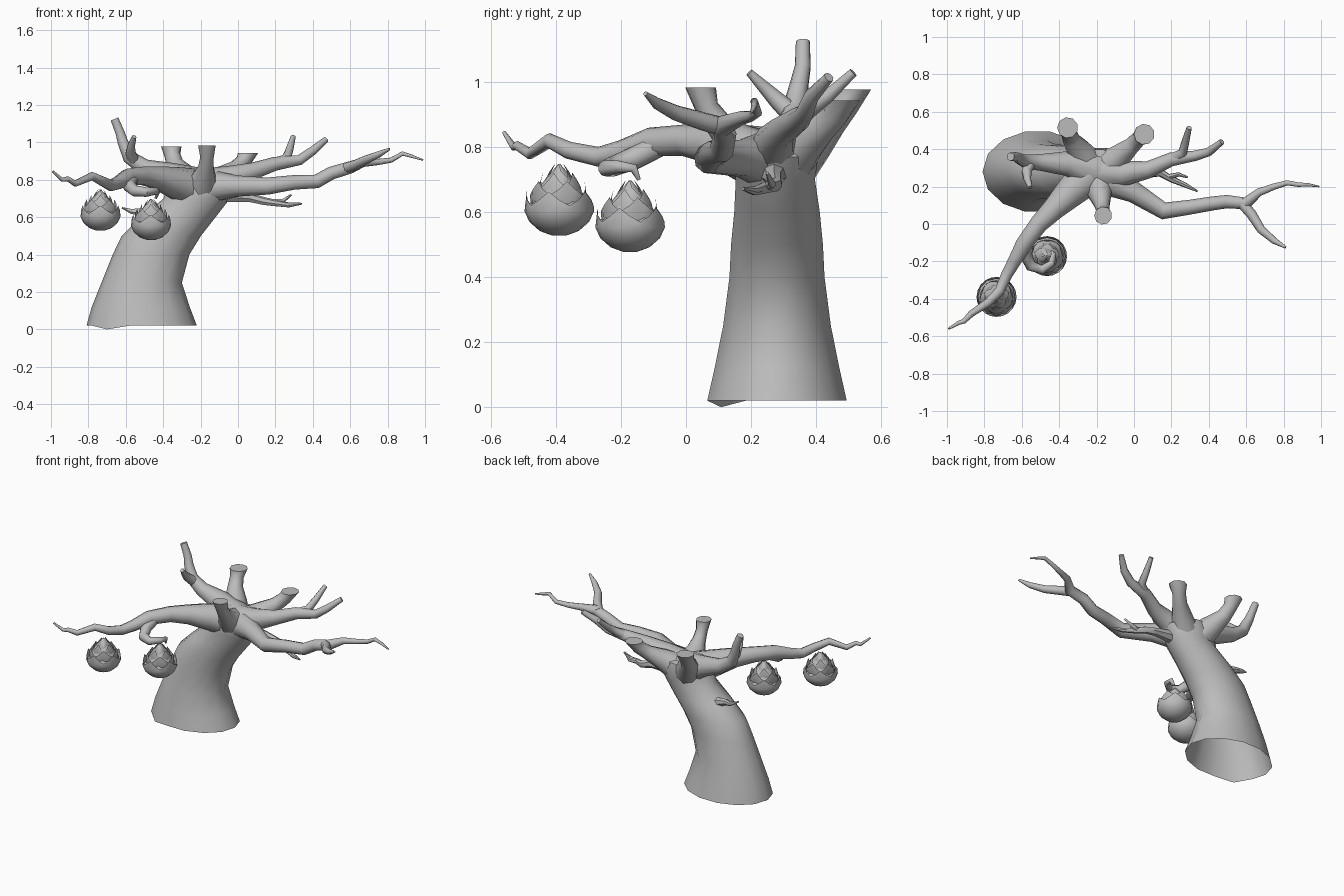
import bpy
import bmesh
from math import cos, sin, pi, radians
from mathutils import Vector

cube = bpy.data.objects.get("Cube")
if cube:
    bpy.data.objects.remove(cube, do_unlink=True)


def make_material(name, colour):
    mat = bpy.data.materials.new(name)
    mat.use_nodes = True
    mat.diffuse_color = colour
    mat.node_tree.nodes["Principled BSDF"].inputs["Base Color"].default_value = colour
    return mat


GREY = make_material("plain grey", (0.5, 0.5, 0.5, 1))


def add_rings(bm, rings, cap_start=False, cap_end=True):
    """Skin a stack of equal rings, each counter-clockwise along the path."""
    loops = [[bm.verts.new(p) for p in ring] for ring in rings]
    for low, high in zip(loops, loops[1:]):
        for i in range(len(low)):
            j = (i + 1) % len(low)
            bm.faces.new((low[i], low[j], high[j], high[i]))
    if cap_start:
        bm.faces.new(loops[0][::-1])
    if cap_end:
        bm.faces.new(loops[-1])


def finish(bm, name, sharp=50):
    mesh = bpy.data.meshes.new(name)
    bm.to_mesh(mesh)
    bm.free()
    mesh.materials.append(GREY)
    mesh.shade_smooth()
    mesh.set_sharp_from_angle(angle=radians(sharp))
    obj = bpy.data.objects.new(name, mesh)
    bpy.context.collection.objects.link(obj)
    return obj


def limb(name, *path, sides=9, level_end=False):
    """Tapered tube through (x, y, z, radius) points."""
    pts = [Vector(p[:3]) for p in path]
    u = Vector((0, 0, 1))
    rings = []
    for k, p in enumerate(pts):
        back = (p - pts[k - 1]).normalized() if k else Vector()
        ahead = (pts[k + 1] - p).normalized() if k + 1 < len(pts) else Vector()
        t = (back + ahead).normalized()
        if level_end and k == len(pts) - 1:
            t = Vector((0, 0, 1))
        u = u - t * u.dot(t)
        if u.length < 0.05:
            u = t.orthogonal()
        u.normalize()
        v = t.cross(u)
        angles = [2 * pi * i / sides for i in range(sides)]
        rings.append([p + path[k][3] * (u * cos(a) + v * sin(a)) for a in angles])
    bm = bmesh.new()
    add_rings(bm, rings, True, True)
    return finish(bm, name)


# Trunk: leaning oval sections (x, y, z, x radius, y radius), open underneath
sections = [
    (-.515, .28, .02, .295, .22), (-.52, .28, .12, .262, .197),
    (-.515, .28, .25, .215, .17), (-.465, .28, .4, .205, .15),
    (-.41, .28, .5, .212, .145), (-.32, .28, .6, .2, .135),
    (-.22, .275, .7, .178, .125), (-.19, .275, .77, .19, .135),
    (-.2, .28, .82, .15, .12), (-.21, .28, .835, .06, .05),
]
SIDES = 14
rings = [[Vector((x + rx * cos(2 * pi * i / SIDES), y + ry * sin(2 * pi * i / SIDES), z))
          for i in range(SIDES)] for x, y, z, rx, ry in sections]
rings[0][9].z = 0  # one root tip reaches the ground
bm = bmesh.new()
add_rings(bm, rings)
finish(bm, "trunk")

# Long limb on the left, forking near the end
limb("left_limb", (-.25, .27, .74, .11), (-.1, .22, .765, .08), (.0, .17, .765, .058),
     (.16, .07, .765, .047), (.3, .09, .785, .04), (.42, .11, .79, .038),
     (.5, .12, .835, .036), (.6, .11, .865, .034), (.67, .17, .89, .022),
     (.75, .2, .895, .017), (.82, .22, .905, .014), (.88, .21, .94, .012),
     (.93, .21, .925, .009), (.99, .2, .905, .004))
limb("left_limb_fork", (.57, .12, .86, .03), (.63, .05, .88, .028),
     (.68, -.03, .905, .024), (.75, -.09, .935, .018), (.81, -.125, .965, .007))

# Long limb on the right front, with a hooked side shoot
limb("right_limb", (-.22, .28, .75, .11), (-.34, .17, .785, .085), (-.43, .08, .81, .062),
     (-.51, 0, .82, .05), (-.59, -.11, .815, .045), (-.64, -.2, .785, .036),
     (-.68, -.27, .77, .031), (-.72, -.36, .79, .027), (-.78, -.42, .82, .023),
     (-.87, -.48, .78, .018), (-.91, -.52, .805, .014), (-.94, -.53, .8, .011),
     (-.99, -.56, .845, .006))
limb("right_limb_hook", (-.57, -.08, .81, .04), (-.58, -.16, .765, .036),
     (-.55, -.225, .74, .031), (-.49, -.245, .735, .026), (-.44, -.21, .74, .02),
     (-.43, -.16, .735, .014), (-.44, -.145, .7, .006))

# Tall limb at the right, with its side shoot
limb("tall_limb", (-.22, .29, .76, .11), (-.36, .325, .825, .068), (-.5, .33, .865, .046),
     (-.58, .335, .92, .038), (-.615, .35, 1, .029), (-.63, .36, 1.05, .025),
     (-.66, .36, 1.125, .022))
limb("tall_limb_shoot", (-.55, .34, .89, .035), (-.575, .28, .945, .027),
     (-.57, .24, .985, .02), (-.555, .195, 1.03, .012))

# Forked limb at the left back
limb("back_limb", (-.22, .28, .75, .11), (-.05, .27, .805, .07), (.08, .29, .845, .047),
     (.2, .345, .885, .038), (.33, .365, .905, .028), (.4, .385, .955, .024),
     (.47, .44, 1.015, .016))
limb("back_limb_shoot", (.19, .34, .88, .032), (.26, .38, .915, .026),
     (.275, .44, .96, .021), (.295, .515, 1.03, .014))

# Sawn stubs with flared level ends
limb("right_back_stub", (-.22, .28, .72, .11), (-.29, .39, .82, .07),
     (-.335, .45, .88, .048), (-.35, .49, .93, .043), (-.355, .515, .978, .056), level_end=True)
limb("left_back_stub", (-.2, .27, .72, .11), (-.08, .36, .81, .068),
     (-.01, .42, .86, .046), (.03, .46, .9, .042), (.055, .48, .943, .056), level_end=True)
limb("front_stub", (-.2, .26, .74, .11), (-.18, .15, .82, .062),
     (-.17, .1, .87, .042), (-.165, .065, .92, .037), (-.165, .045, .983, .048), level_end=True)

# Small twigs low on the trunk
limb("left_twig", (-.1, .27, .72, .045), (.06, .27, .705, .026), (.14, .275, .685, .022),
     (.2, .24, .675, .018), (.27, .21, .665, .014), (.34, .175, .672, .005), sides=7)
limb("left_twig_shoot", (.18, .25, .68, .017), (.24, .265, .685, .012),
     (.285, .25, .72, .005), sides=7)
limb("right_twig", (-.44, .32, .6, .035), (-.53, .33, .628, .02),
     (-.57, .34, .63, .014), (-.62, .32, .65, .004), sides=7)


# Hanging pods: nested cups of pointed scales around a bud
def scale_cup(bm, centre, profile, valley, point, scales, turn):
    """Round cup whose rim alternates between valleys and scale points."""
    count = scales * 4
    rings = []
    for r, z in profile + [None]:
        ring = []
        for i in range(count):
            a = 2 * pi * i / count + turn
            if r is None:
                break
            ring.append(centre + Vector((r * cos(a), r * sin(a), z)))
        rings.append(ring)
    return rings


def cup(bm, centre, profile, valley, point, scales, turn):
    count = scales * 4
    blends = (0, .42, 1, .42)
    angles = [2 * pi * i / count + turn for i in range(count)]
    rings = [[centre + Vector((r * cos(a), r * sin(a), z)) for a in angles]
             for r, z in profile]
    rim = []
    for i, a in enumerate(angles):
        r, z = Vector(valley).lerp(Vector(point), blends[i % 4])
        rim.append(centre + Vector((r * cos(a), r * sin(a), z)))
    add_rings(bm, rings + [rim], True, False)


def pod(name, x, y, z):
    bm = bmesh.new()
    base = Vector((x, y, z))
    cup(bm, base, [(.022, 0), (.06, .014), (.092, .042), (.107, .075)],
        (.106, .092), (.1, .135), 5, .3)
    cup(bm, base, [(.07, .06), (.088, .095)], (.09, .125), (.078, .167), 5, .93)
    cup(bm, base, [(.06, .1), (.07, .13)], (.066, .15), (.05, .193), 5, .3)
    cup(bm, base, [(.045, .13), (.05, .16)], (.045, .178), (.012, .222), 4, .6)
    # solid bud filling the cups
    bud = [(.1, .078), (.084, .11), (.064, .145), (.042, .175), (.005, .218)]
    add_rings(bm, [[base + Vector((r * cos(pi * i / 6), r * sin(pi * i / 6), h))
                    for i in range(12)] for r, h in bud])
    finish(bm, name, 40)


pod("inner_pod", -.465, -.172, .478)
pod("outer_pod", -.735, -.39, .528)
